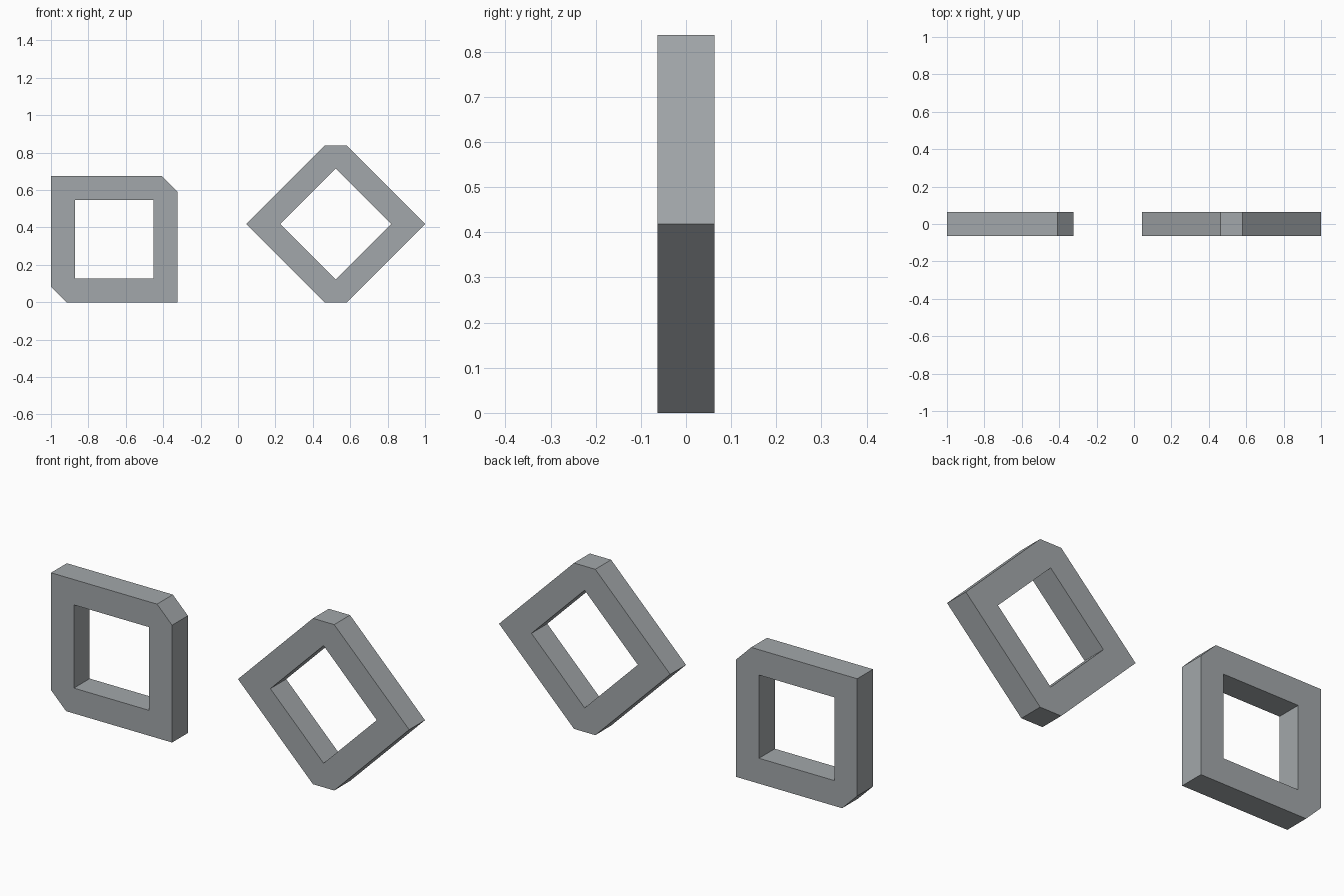
import bpy, bmesh
from math import radians
from mathutils import Matrix, Vector

if "Cube" in bpy.data.objects:
    bpy.data.objects.remove(bpy.data.objects["Cube"])

HALF = 0.338       # half of outer side
HOLE = 0.21        # half of square opening
CUT = 0.084        # size of the two cut corners
DEPTH = 0.126

steel = bpy.data.materials.new("dark_grey")
steel.diffuse_color = (0.365, 0.39, 0.405, 1)
steel.use_nodes = True
steel.node_tree.nodes["Principled BSDF"].inputs["Base Color"].default_value = steel.diffuse_color


def frame(name, cx, cz, tilt):
    """Square frame with two opposite cut corners, extruded along y."""
    bm = bmesh.new()
    y = -DEPTH / 2
    h, c = HALF, CUT
    # outer outline: (x, z, index of the nearest opening corner)
    outline = [(h, -h, 0), (h, h - c, 1), (h - c, h, 1),
               (-h, h, 2), (-h, -h + c, 3), (-h + c, -h, 3)]
    outer = [bm.verts.new((x, y, z)) for x, z, _ in outline]
    inner = [bm.verts.new((sx * HOLE, y, sz * HOLE))
             for sx, sz in ((1, -1), (1, 1), (-1, 1), (-1, -1))]
    # front face ring
    for i in range(6):
        j = (i + 1) % 6
        a, b = outline[i][2], outline[j][2]
        corners = [outer[i], outer[j], inner[b]]
        if a != b:
            corners.append(inner[a])
        bm.faces.new(corners)
    # thickness
    front = bm.faces[:]
    ext = bmesh.ops.extrude_face_region(bm, geom=front, use_keep_orig=True)
    back = [v for v in ext["geom"] if isinstance(v, bmesh.types.BMVert)]
    bmesh.ops.translate(bm, verts=back, vec=Vector((0, DEPTH, 0)))
    bmesh.ops.recalc_face_normals(bm, faces=bm.faces)
    # tilt in the front plane and place
    bm.transform(Matrix.Translation((cx, 0, cz)) @ Matrix.Rotation(radians(-tilt), 4, 'Y'))
    mesh = bpy.data.meshes.new(name)
    bm.to_mesh(mesh)
    bm.free()
    mesh.materials.append(steel)
    bpy.context.collection.objects.link(bpy.data.objects.new(name, mesh))


frame("upright_frame", -1 + HALF, HALF, 0)
diag = HALF * 2 ** 0.5
frame("tilted_frame", 1 - diag, diag - CUT / 2 ** 0.5, 45)
